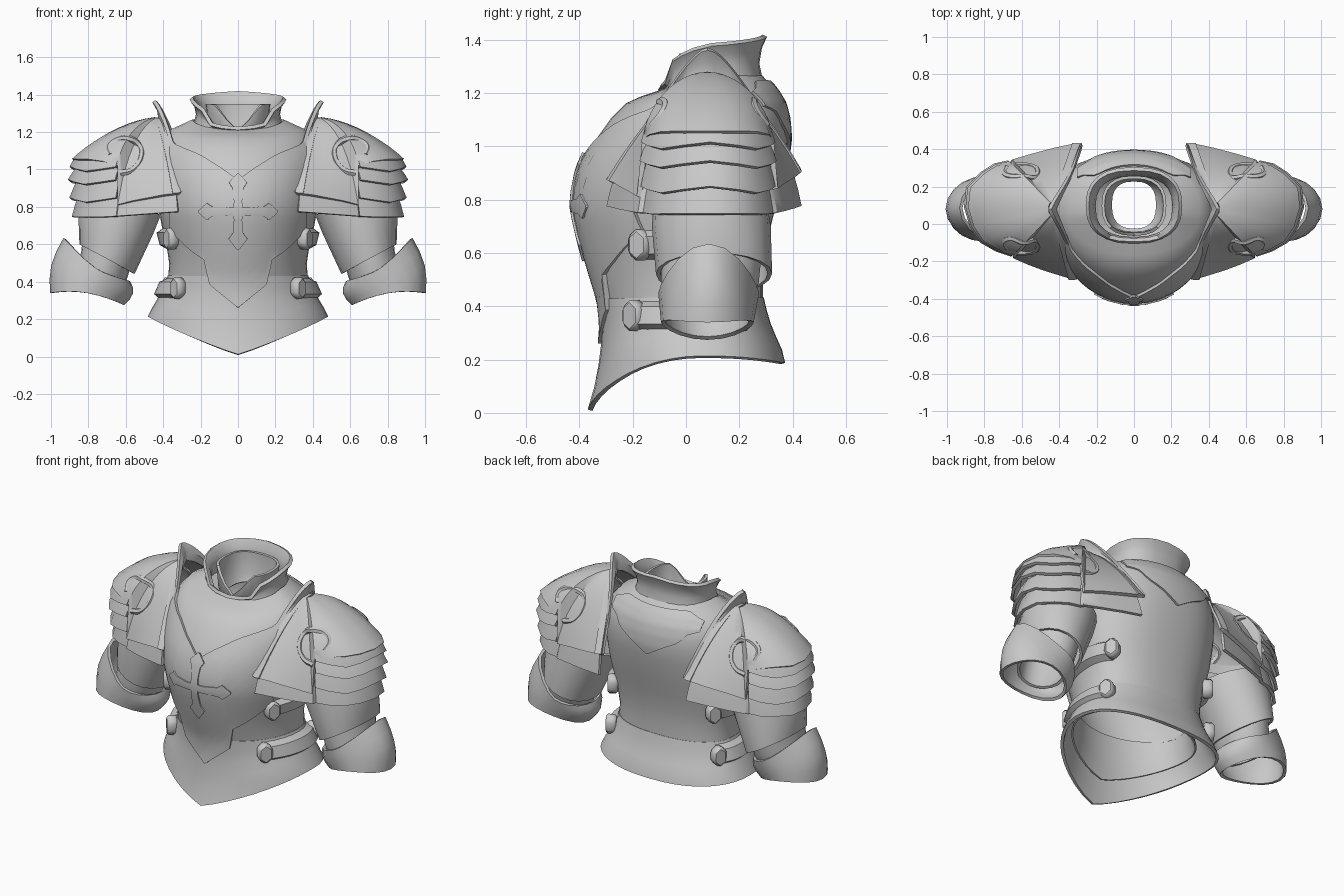
import bpy, math
from mathutils import Vector
from mathutils.bvhtree import BVHTree

if "Cube" in bpy.data.objects:
    bpy.data.objects.remove(bpy.data.objects["Cube"])

steel = bpy.data.materials.new("steel_grey")
steel.diffuse_color = (0.58, 0.58, 0.58, 1)
steel.use_nodes = True
steel.node_tree.nodes["Principled BSDF"].inputs["Base Color"].default_value = steel.diffuse_color


def finish(ob, thick=0.0, mirror=False):
    """Apply thickness and mirroring, then shade."""
    if thick:
        m = ob.modifiers.new("thickness", 'SOLIDIFY')
        m.thickness, m.offset = thick, 0
    if mirror:
        ob.modifiers.new("mirror", 'MIRROR').use_mirror_merge = False
    bpy.ops.object.select_all(action='DESELECT')
    ob.select_set(True)
    bpy.context.view_layer.objects.active = ob
    bpy.ops.object.convert(target='MESH')
    ob.data.materials.clear()
    ob.data.materials.append(steel)
    bpy.ops.object.shade_smooth_by_angle(angle=math.radians(38))


def grid_faces(rows, n, closed):
    return [(i * n + j, i * n + (j + 1) % n, (i + 1) * n + (j + 1) % n, (i + 1) * n + j)
            for i in range(rows - 1) for j in range(n if closed else n - 1)]


def shell(name, rows, thick=0.016, closed=False, mirror=False):
    """Sheet of metal lofted through equal-length rows of points."""
    me = bpy.data.meshes.new(name)
    me.from_pydata([tuple(p) for r in rows for p in r], [], grid_faces(len(rows), len(rows[0]), closed))
    ob = bpy.data.objects.new(name, me)
    bpy.context.collection.objects.link(ob)
    finish(ob, thick, mirror)
    return ob


def lerp_table(table, v):
    """Piecewise linear lookup, first column is the key."""
    v = max(table[0][0], min(table[-1][0], v))
    for a, b in zip(table, table[1:]):
        if v <= b[0]:
            f = (v - a[0]) / (b[0] - a[0])
            return [p + (q - p) * f for p, q in zip(a[1:], b[1:])]


# Torso profile: height, half width, front y, back y
BODY = [(0, .50, -.36, .38), (.12, .49, -.325, .37), (.22, .47, -.31, .355), (.32, .41, -.30, .31),
        (.42, .365, -.31, .28), (.5, .36, -.335, .28), (.6, .375, -.365, .29), (.7, .40, -.39, .31),
        (.78, .415, -.405, .33), (.87, .425, -.395, .35), (.95, .43, -.37, .365), (1.03, .43, -.325, .375),
        (1.1, .42, -.275, .37), (1.16, .395, -.22, .355), (1.21, .35, -.165, .325), (1.26, .24, -.09, .28)]
YC = 0.06


def body(a, z, off=0.0):
    """Torso point at angle a (0 = front, pi = back); the neckline dips in front."""
    rx, yf, yb = lerp_table(BODY, z)
    s, c = math.sin(a), math.cos(a)
    n = 1.0 if c > 0 else 0.85
    x = (rx + off) * math.copysign(abs(s) ** n, s)
    y = YC - (YC - yf + off) * c if c > 0 else YC + (yb - YC + off) * abs(c) ** n
    return Vector((x, y, z - max(0, z - 1.15) * .5 * max(0, c)))


def on_body(x, z, off, side=-1):
    """Project an (x, z) point on the front (-1) or back (1) of the torso."""
    rx, yf, yb = lerp_table(BODY, z)
    k = math.sqrt(max(0.02, 1 - (x / (rx + off)) ** 2))
    r = (YC - yf if side < 0 else yb - YC) + off
    return Vector((x, YC + side * r * (k if side < 0 else k ** 0.8), z))


def patch(name, xs, low, high, off, side=-1, rows=14):
    """Plate lying on the torso between two edge tables."""
    out = []
    for i in range(rows + 1):
        f = i / rows
        out.append([on_body(x, lerp_table(low, abs(x))[0] * (1 - f) + lerp_table(high, abs(x))[0] * f,
                            off, side) for x in xs])
    return shell(name, out, 0.022)


N = 40
ANG = [2 * math.pi * i / N for i in range(N)]

# Torso
shell("torso", [[body(a, r[0]) for a in ANG] for r in BODY if r[0] >= .42], closed=True)


# Flared skirt with a pointed front
def skirt_rim(a):
    if math.cos(a) > 0:
        return 0.01 + 0.2 * abs(math.sin(a)) ** 1.1
    return 0.21 - 0.025 * math.cos(a) ** 2


shell("waist_skirt", [[body(a, skirt_rim(a) * (1 - f) + 0.43 * f, 0.003) for a in ANG]
                      for f in (0, .2, .4, .6, .8, 1)], 0.018, closed=True)

# Lining inside the skirt
shell("skirt_lining", [[Vector((r * math.sin(a), -m * math.cos(a), skirt_rim(a) * (1 - f) + .43 * f)) for a in ANG]
                       for f, r, m in ((.3, .385, .285), (.6, .365, .275), (1, .35, .275))], 0.01, closed=True)

# Breastplate with pointed hem and V neckline
xs = [i * 0.03 for i in range(-12, 13)]
patch("breastplate", xs, [(0, .26), (.12, .36), (.165, .40), (.18, .52), (.25, .57), (.36, .68)],
      [(0, .94), (.08, 1.0), (.2, 1.075), (.33, 1.13), (.36, 1.17)], 0.014)

# Shield plate on the upper back
patch("upper_back_plate", [i * 0.03 for i in range(-10, 11)],
      [(0, .97), (.1, 1.03), (.2, 1.08), (.24, 1.13), (.3, 1.15)], [(0, 1.24), (.2, 1.24), (.3, 1.2)], 0.012, 1)

# Cross emblem: flared arms laid on the breastplate
ARM = [(-.21, .004), (-.165, .045), (-.14, .028), (-.06, .022), (0, .022),
       (.06, .022), (.14, .028), (.165, .045), (.21, .004)]
STEM = [(.57, .004), (.63, .05), (.66, .028), (.73, .022), (.775, .025), (.83, .022), (.9, .03), (.93, .048), (.975, .004)]
shell("cross_arm", [[on_body(x, .775 + h * k, .026) for k in (-1, 0, 1)] for x, h in ARM], 0.014)
shell("cross_stem", [[on_body(w * k, z, .027) for k in (-1, 0, 1)] for z, w in STEM], 0.014)


# Collars: squarish rings around the neck
def neck(a, r, z, yf, yb):
    m = (yf + yb) / 2
    s, c = (math.copysign(abs(v) ** .8, v) for v in (math.sin(a), math.cos(a)))
    return Vector((r * s, m - (yb - yf) / 2 * c, z))


def by_angle(table, a):
    return lerp_table(table, abs((a + math.pi) % (2 * math.pi) - math.pi))[0]


def rim(a):
    return by_angle([(0, 1.22), (.5, 1.235), (.8, 1.325), (1.5, 1.38), (2.2, 1.395), (math.pi, 1.415)], a)


def foot(a):
    return by_angle([(0, 1.185), (.6, 1.195), (1.3, 1.235), (math.pi, 1.24)], a)


def inner_rim(a):
    return by_angle([(0, 1.21), (.5, 1.31), (.8, 1.35), (math.pi, 1.35)], a)


RING = [2 * math.pi * i / 24 for i in range(24)]
shell("outer_collar", [[neck(a, .23, foot(a), -.09, .28) for a in RING],
                       [neck(a, .215, foot(a) + (rim(a) - foot(a)) * .4, -.08, .265) for a in RING],
                       [neck(a, .225, foot(a) + (rim(a) - foot(a)) * .75, -.085, .275) for a in RING],
                       [neck(a, .25, rim(a), -.10, .295) for a in RING]], 0.02, closed=True)
shell("inner_collar", [[neck(a, .125, 1.17, -.03, .235) for a in RING],
                       [neck(a, .155, 1.22 if math.cos(a) < .8 else 1.19, -.05, .25) for a in RING],
                       [neck(a, .165, inner_rim(a), -.055, .25) for a in RING]], closed=True)
shell("neck_base", [[neck(a, .24, foot(a), -.09, .28) for a in RING],
                    [neck(a, .125, 1.17, -.03, .235) for a in RING]], 0.012, closed=True)

# Pauldron rim: x, y, z and how straight (not round) the slope above it is
RIM = [(.32, -.29, .87, .65), (.40, -.265, .86, .6), (.48, -.24, .845, .5), (.56, -.21, .83, .36),
       (.64, -.175, .81, .22), (.645, -.155, 1.02, .15), (.72, -.13, 1.04, .3), (.80, -.085, 1.05, .4),
       (.85, -.01, 1.05, .46), (.88, .09, 1.05, .5), (.87, .19, 1.05, .46), (.80, .26, 1.05, .4),
       (.73, .305, 1.04, .3), (.66, .32, 1.02, .15), (.65, .335, .84, .22), (.55, .365, .86, .4),
       (.42, .40, .88, .55), (.30, .425, .90, .6)]
TOP = Vector((.42, .08, 1.27))
rows = []
for i in range(1, 12):
    p = math.pi / 2 * i / 11
    row = []
    for x, y, z, k in RIM:
        f = math.sin(p) * (1 - k) + (1 - math.cos(p)) * k
        row.append(Vector((TOP.x + (x - TOP.x) * f, TOP.y + (y - TOP.y) * f, z + (TOP.z - z) * math.cos(p))))
    rows.append(row)
dome_tree = BVHTree.FromPolygons([v for r in rows for v in r], grid_faces(len(rows), len(RIM), False))
edge = [r[0].copy() for r in reversed(rows)] + [TOP.copy()] + [r[-1].copy() for r in rows]
shell("pauldron_dome", rows, 0.02, mirror=True)

# Raised flange along the inner pauldron edge
lip = []
for p in edge:
    h = max(0, (p.z - 1.0) / .27)
    lip.append(p + Vector((-.015 + .045 * h ** 3, 0, .01 + .085 * h ** 2)))
mid = [p.lerp(q, .5) + Vector((-.012, 0, 0)) for p, q in zip(edge, lip)]
base = [p + Vector((.03, 0, 0)) for p in edge]
shell("pauldron_flange", [base, edge, mid, lip], 0.02, mirror=True)


# Overlapping lames under the dome
def lame(name, pts, z0, z1, s0, s1):
    def place(s, z, wave):
        n = len(pts)
        out = []
        for i, (x, y, zr, k) in enumerate(pts):
            flap = .03 * (1 - min(1, (x - .3) / .4)) if n > 12 else 0
            ripple = wave * 0.012 * math.cos(4 * math.pi * i / (n - 1)) if n < 12 else 0
            out.append(Vector((.45 + (x - .45) * s, .08 + (y - .08) * s, z + ripple + flap)))
        return out
    shell(name, [place(s0, z0, 0), place((s0 + s1) / 2 + .006, (z0 + z1) / 2, .5), place(s1, z1, 1)],
          0.018, mirror=True)


outer = RIM[5:14]
lame("upper_lame", outer, 1.07, 1.0, .94, 1.03)
lame("middle_lame", outer, 1.01, .93, .94, 1.05)
lame("lower_lame", outer, .95, .835, .92, 1.03)
lame("bottom_lame", RIM, .87, .745, .91, 1.0)

# Scroll ornaments on the front and back of each dome
SCROLL = [(.63, .98), (.56, 1.0), (.515, 1.07), (.53, 1.13), (.59, 1.165), (.65, 1.155), (.69, 1.12), (.68, 1.075)]
for name, d in (("front_scroll", 1), ("back_scroll", -1)):
    cu = bpy.data.curves.new(name, 'CURVE')
    cu.dimensions, cu.bevel_depth, cu.bevel_resolution, cu.resolution_u = '3D', 0.018, 1, 4
    cu.use_fill_caps = True
    pts = [h for h in (dome_tree.ray_cast(Vector((x, -2 * d, z)), Vector((0, d, 0)))[0] for x, z in SCROLL) if h]
    sp = cu.splines.new('BEZIER')
    sp.bezier_points.add(len(pts) - 1)
    for b, h in zip(sp.bezier_points, pts):
        b.co = h
        b.handle_left_type = b.handle_right_type = 'AUTO'
    ob = bpy.data.objects.new(name, cu)
    bpy.context.collection.objects.link(ob)
    finish(ob, mirror=True)


# Arms: tubes through tilted rings (outer end, inner end, half depth, centre y)
def tube(name, rings, n=20):
    out = []
    for (xo, zo), (xi, zi), ry, cy in rings:
        c, h = Vector(((xo + xi) / 2, cy, (zo + zi) / 2)), Vector(((xo - xi) / 2, 0, (zo - zi) / 2))
        out.append([c + h * math.cos(t) + Vector((0, ry * math.sin(t), 0))
                    for t in (2 * math.pi * k / n for k in range(n))])
    shell(name, out, 0.016, closed=True, mirror=True)


tube("upper_arm", [((.80, .90), (.42, .76), .20, .09), ((.845, .74), (.46, .66), .215, .095),
                   ((.84, .60), (.56, .445), .21, .105)])
tube("elbow_sleeve", [((.82, .66), (.57, .52), .18, .095), ((.83, .56), (.60, .42), .175, .09),
                      ((.86, .45), (.63, .36), .15, .08)])
# Forearm cuff with a raised outer point
cuff = []
for s in range(5):
    f, row = s / 4, []
    for k in range(20):
        t = 2 * math.pi * k / 20
        c = math.cos(t)
        peak = max(0, c) ** 2
        top = Vector((.72 + .135 * c + .07 * peak, .085 + .18 * math.sin(t), .45 + .05 * c + .13 * peak))
        low = Vector((.805 + .19 * c, .08 + .165 * math.sin(t), .325 + .03 * c - .015 * math.cos(2 * t)))
        row.append(top.lerp(low, f) + Vector((.03 * c * math.sin(f * math.pi), 0, 0)))
    cuff.append(row)
shell("forearm_cuff", cuff, 0.018, closed=True, mirror=True)

# Side straps and their buckles
for tag, z, a0, a1 in (("upper", .63, 60, 125), ("lower", .365, 50, 120)):
    arc = [math.radians(a0 + (a1 - a0) * i / 10) for i in range(11)]
    shell(tag + "_strap", [[body(a, z + dz, o) for a in arc]
                           for dz, o in ((-.05, .005), (-.03, .04), (.03, .04), (.05, .005))], 0.012, mirror=True)
    for end, a in (("front", a0), ("back", a1)):
        a = math.radians(a)
        bpy.ops.mesh.primitive_cylinder_add(vertices=6, radius=.065, depth=.06, location=body(a, z, .03),
                                            rotation=(math.pi / 2, 0, a))
        ob = bpy.context.object
        ob.name = f"{tag}_{end}_buckle"
        ob.scale = (.75, 1, 1)
        bpy.ops.object.transform_apply(location=True, rotation=True, scale=True)
        ob.modifiers.new("bevel", 'BEVEL').width = 0.012
        finish(ob, mirror=True)
